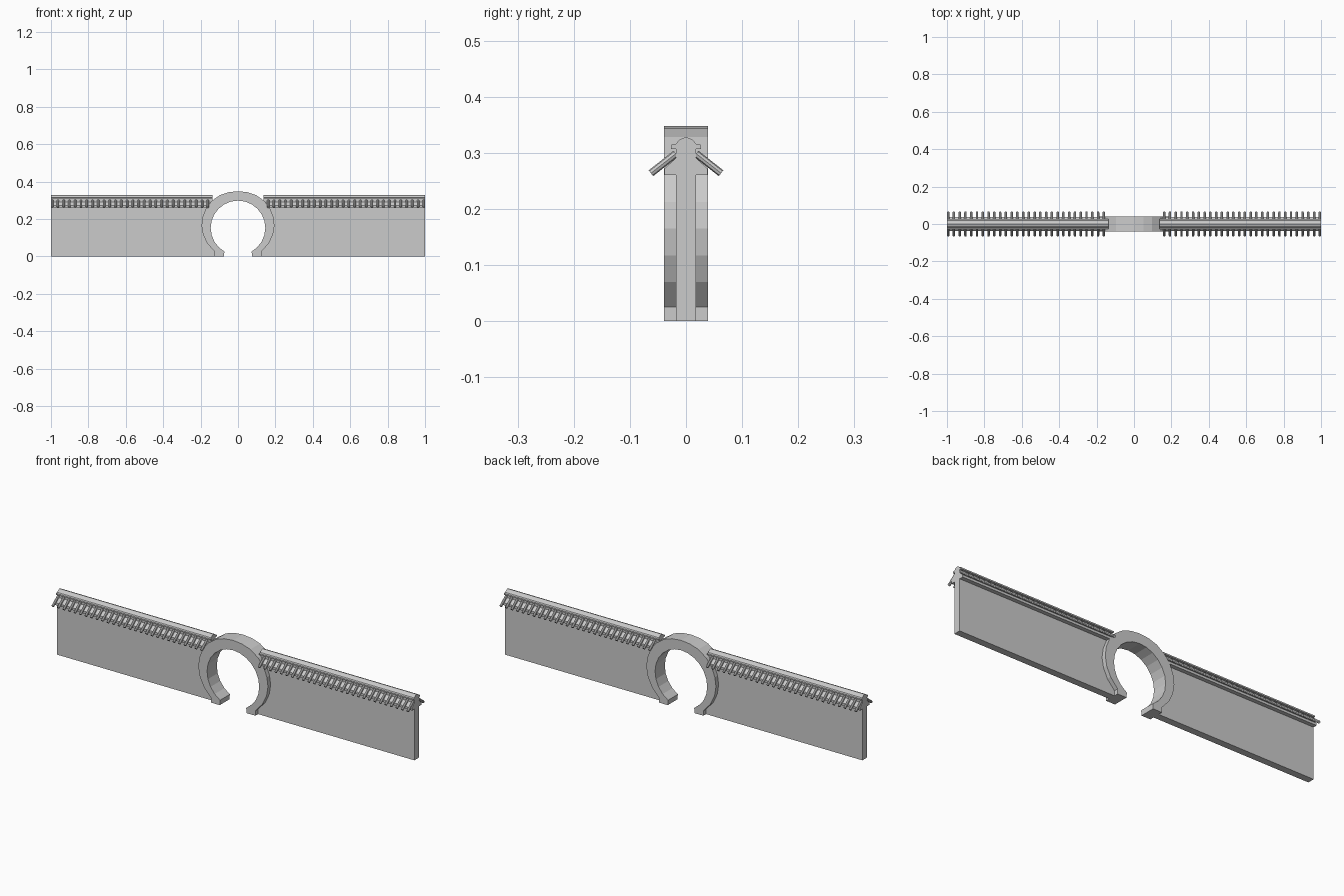
import bpy, bmesh, math
from mathutils import Vector, Matrix

if "Cube" in bpy.data.objects:
    bpy.data.objects.remove(bpy.data.objects["Cube"])

START = 0.137   # where the roof meets the gate


def new_object(name, bm):
    bmesh.ops.recalc_face_normals(bm, faces=bm.faces)
    mesh = bpy.data.meshes.new(name)
    bm.to_mesh(mesh)
    bm.free()
    obj = bpy.data.objects.new(name, mesh)
    bpy.context.collection.objects.link(obj)
    return obj


def prism(name, points, direction):
    """Extrude a closed 3D outline along a direction."""
    bm = bmesh.new()
    face = bm.faces.new([bm.verts.new(p) for p in points])
    out = bmesh.ops.extrude_face_region(bm, geom=[face])
    verts = [v for v in out["geom"] if isinstance(v, bmesh.types.BMVert)]
    bmesh.ops.translate(bm, verts=verts, vec=direction)
    return new_object(name, bm)


def both_sides(half):
    return half + [(-a, b) for a, b in reversed(half) if a > 1e-6]


# Round gate frame, open at the bottom
outer = [(.125, 0), (.125, .025), (.165, .07), (.187, .117), (.195, .165), (.189, .212),
         (.17, .26), (.14, .297), (.096, .328), (.05, .343), (0, .348)]
inner = [(.075, 0)]
for i in range(11):
    a = math.radians(-60 + 15 * i)
    inner.append((.146 * math.cos(a), .152 + .146 * math.sin(a)))
inner[-1] = (0, inner[-1][1])
left_inner = [(-x, z) for x, z in inner[:-1]]
outline = both_sides(outer) + left_inner + inner[::-1]
prism("gate_frame", [(x, -.039, z) for x, z in outline], (0, .078, 0))

# Roof and ridge cross-sections (y, z)
roof_half = [(.038, .26), (.038, .272), (.0175, .291), (.0175, .307)]
ridge_half = [(.0175, .303), (.0175, .307), (.027, .307), (.027, .314),
              (.018, .316), (.011, .324), (0, .328)]
wall_side = [(1, 0), (1, .262), (.15, .262), (.175, .21), (.177, .11), (.155, .07), (.11, .02), (.11, 0)]

for side, s in (("left", -1), ("right", 1)):
    # Wall panel, roof bed and ridge cap
    prism(side + "_wall", [(s * x, -.0175, z) for x, z in wall_side], (0, .035, 0))
    run = (s * (1 - START), 0, 0)
    prism(side + "_roof_bed", [(s * START, y, z) for y, z in both_sides(roof_half)], run)
    prism(side + "_ridge", [(s * START, y, z) for y, z in both_sides(ridge_half)], run)

    # Rows of sloping round roof tiles
    bm = bmesh.new()
    count = 28
    for face in (-1, 1):
        low, high = Vector((0, face * .0625, .2635)), Vector((0, face * .018, .2985))
        axis = high - low
        turn = axis.to_track_quat('Z', 'Y').to_matrix().to_4x4()
        for i in range(count):
            x = s * (.1615 + (.9935 - .1615) * i / (count - 1))
            mid = (low + high) / 2 + Vector((x, 0, 0))
            bmesh.ops.create_cone(bm, cap_ends=True, segments=8, radius1=.0066, radius2=.0066,
                                  depth=axis.length, matrix=Matrix.Translation(mid) @ turn)
    new_object(side + "_roof_tiles", bm)
